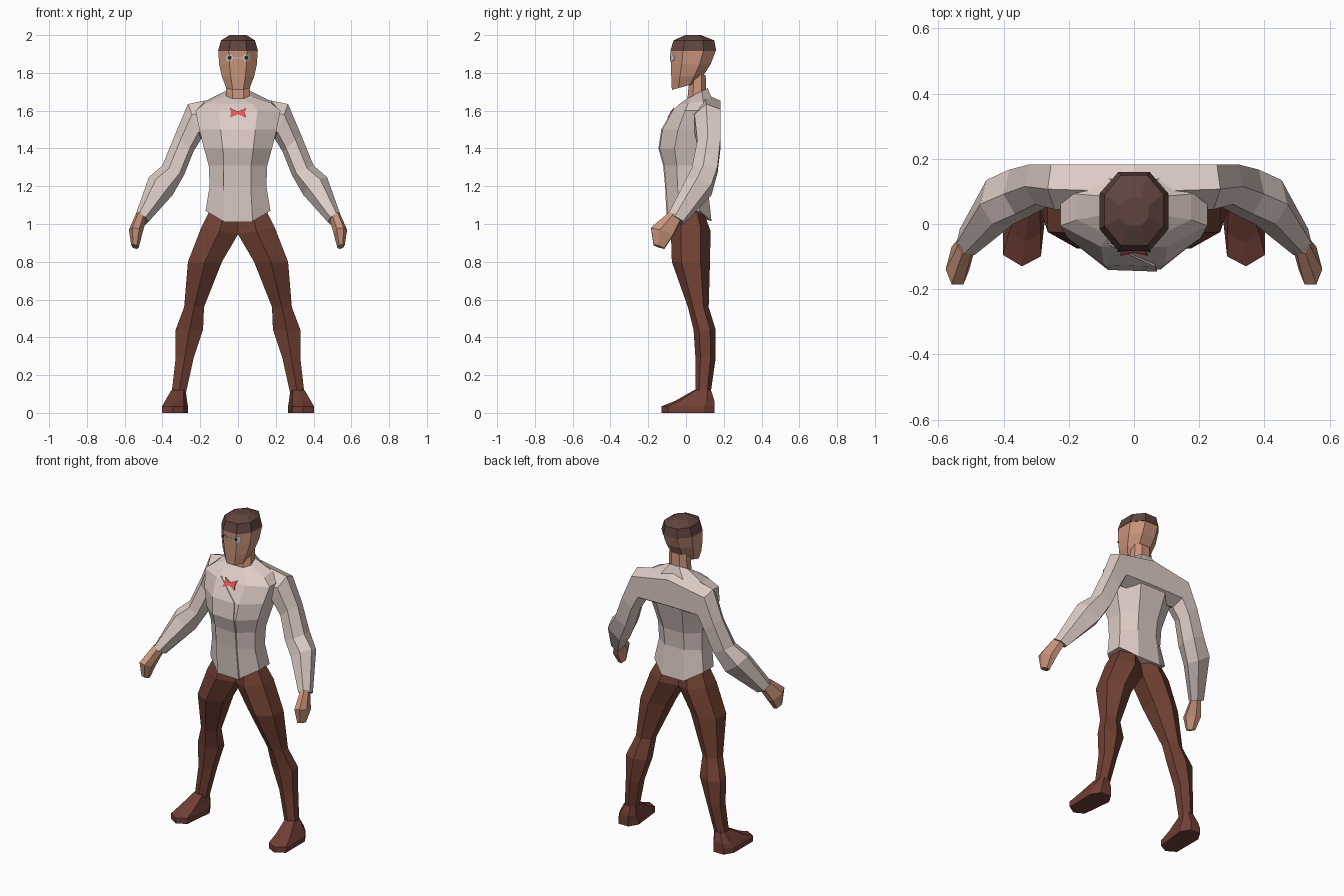
import bpy, bmesh
from mathutils import Vector

cube = bpy.data.objects.get("Cube")
if cube:
    bpy.data.objects.remove(cube)


def material(name, rgb):
    mat = bpy.data.materials.new(name)
    mat.use_nodes = True
    mat.diffuse_color = (*rgb, 1)
    bsdf = mat.node_tree.nodes["Principled BSDF"]
    bsdf.inputs["Base Color"].default_value = (*rgb, 1)
    bsdf.inputs["Roughness"].default_value = 0.9
    return mat


SHIRT = material("pale jacket", (0.72, 0.60, 0.56))
SKIN = material("skin", (0.60, 0.30, 0.20))
TROUSERS = material("brown trousers", (0.165, 0.052, 0.033))
SHOES = material("brown shoes", (0.165, 0.050, 0.036))
HAIR = material("dark brown hair", (0.115, 0.057, 0.048))
RED = material("red bow", (0.80, 0.09, 0.10))
WHITE = material("eye white", (0.60, 0.58, 0.58))
BLACK = material("pupil black", (0.02, 0.02, 0.02))


def octagon(p):
    """Unit outline with flat sides; p is the half length of each flat."""
    return [(1, p), (p, 1), (-p, 1), (-1, p), (-1, -p), (-p, -1), (p, -1), (1, -p)]


LEG = [(1, .5), (0, 1), (-1, .5), (-1, -.5), (0, -1), (1, -.5)]
ARM = [(1, .1), (.4, 1), (-.6, 1), (-1, 0), (-.6, -1), (.7, -1)]
HAND = [(1, .2), (.5, 1), (-.5, 1), (-1, .2), (-.5, -1), (.5, -1)]
FOOT = [(1, .75), (.15, 1), (-.7, .78), (-1, -.6), (-.5, -1), (.5, -1), (1, -.6)]


def finish(name, bm, mat, mirror):
    bmesh.ops.recalc_face_normals(bm, faces=bm.faces)
    mesh = bpy.data.meshes.new(name)
    bm.to_mesh(mesh)
    bm.free()
    mesh.materials.append(mat)
    obj = bpy.data.objects.new(name, mesh)
    bpy.context.collection.objects.link(obj)
    if mirror:
        obj.modifiers.new("Mirror", 'MIRROR')


def skin_loops(bm, loops):
    """Join closed loops of vertices and cap both ends."""
    n = len(loops[0])
    for low, high in zip(loops, loops[1:]):
        for k in range(n):
            bm.faces.new((low[k], low[(k + 1) % n], high[(k + 1) % n], high[k]))
    bm.faces.new(loops[0])
    bm.faces.new(loops[-1])


def loft(name, rings, section, mat, mirror=False):
    """Each ring: outer (x, z), inner (x, z), front y, back y, front rise, side lift."""
    bm = bmesh.new()
    loops = []
    for outer, inner, front, back, rise, lift in rings:
        o, i = Vector((outer[0], 0, outer[1])), Vector((inner[0], 0, inner[1]))
        mid = (o + i) / 2 + Vector((0, (front + back) / 2, 0))
        u, v = (o - i) / 2, Vector((0, (front - back) / 2, rise))
        loops.append([bm.verts.new(mid + a * u + b * v + Vector((0, 0, lift * a * a)))
                      for a, b in section])
    skin_loops(bm, loops)
    finish(name, bm, mat, mirror)


def level(z, w, front, back, rise=0, lift=0):
    """Ring centred on the body."""
    return (w, z), (-w, z), front, back, rise, lift


def span(z, x0, x1, front, back):
    """Level ring off to one side."""
    return (x1, z), (x0, z), front, back, 0, 0


def plate(name, points, mat, mirror=False, thick=.005):
    """Thin plate through the given points, thickened towards the front."""
    bm = bmesh.new()
    face = bm.faces.new([bm.verts.new(p) for p in points])
    out = bmesh.ops.extrude_face_region(bm, geom=[face])["geom"]
    bmesh.ops.translate(bm, vec=(0, -thick, 0),
                        verts=[g for g in out if isinstance(g, bmesh.types.BMVert)])
    finish(name, bm, mat, mirror)


# Jacket body, hem dipping at the front and back
torso = [
    level(1.00, .172, -.095, .135, 0, .07),
    level(1.20, .150, -.105, .115),
    level(1.31, .155, -.115, .125),
    level(1.40, .180, -.14, .15),
    level(1.50, .205, -.125, .176),
    level(1.60, .225, -.07, .165),
    level(1.645, .175, -.035, .14, -.01),
    level(1.69, .068, .0, .115, -.03),
]
loft("jacket_body", torso, octagon(.45), SHIRT)


# Overlapping front flap with a slanted lapel
def chest(z):
    for a, b in zip(torso, torso[1:]):
        if a[0][1] <= z <= b[0][1]:
            t = (z - a[0][1]) / (b[0][1] - a[0][1])
            return a[2] + t * (b[2] - a[2])


bm = bmesh.new()
rows = []
for z, edge in ((1.01, .075), (1.2, .066), (1.31, .066), (1.4, .07), (1.5, .065), (1.61, -.07)):
    rows.append([bm.verts.new((x, chest(z) - d, z))
                 for x, d in ((-.078, -.004), (edge, -.004), (edge, .006), (-.078, .001))])
skin_loops(bm, rows)
finish("jacket_flap", bm, SHIRT, False)

# Sleeves with a yoke that meets at the spine
loft("sleeve", [
    ((0, 1.69), (0, 1.44), .03, .183, 0, 0),
    ((.265, 1.635), (.195, 1.45), .045, .183, 0, 0),
    ((.335, 1.47), (.235, 1.385), .06, .183, 0, 0),
    ((.40, 1.31), (.285, 1.26), .03, .167, 0, 0),
    ((.472, 1.245), (.345, 1.155), .0, .135, .02, 0),
    ((.545, 1.04), (.475, 1.01), -.095, -.015, .02, 0),
], ARM, SHIRT, True)

# Hands
loft("hand", [
    ((.54, 1.05), (.485, 1.02), -.09, -.03, .02, 0),
    ((.578, .965), (.505, .95), -.185, -.07, .02, 0),
    ((.565, .885), (.525, .875), -.172, -.115, .01, 0),
], HAND, SKIN, True)

# Trouser legs, meeting at the middle
loft("trouser_leg", [
    ((.155, 1.06), (0, 1.03), -.06, .10, 0, 0),
    ((.195, .98), (0, .945), -.08, .13, 0, 0),
    span(.80, .085, .265, -.075, .127),
    span(.56, .18, .285, .01, .12),
    span(.44, .185, .33, .04, .157),
    span(.29, .235, .33, .05, .157),
    span(.10, .277, .352, .05, .13),
], LEG, TROUSERS, True)

# Shoes
loft("shoe", [
    span(0, .265, .402, -.13, .15),
    span(.035, .265, .402, -.13, .15),
    span(.065, .27, .385, -.055, .15),
    span(.122, .277, .352, .045, .132),
], FOOT, SHOES, True)

# Neck, head and hair
loft("neck", [
    level(1.62, .07, .005, .11),
    level(1.69, .064, .01, .108),
    level(1.79, .06, .02, .104),
], octagon(.45), SKIN)
loft("head", [
    level(1.728, .062, -.075, .055, -.018),
    level(1.78, .085, -.078, .088),
    level(1.845, .1, -.08, .13),
    level(1.915, .104, -.082, .157),
], octagon(.45), SKIN)
loft("hair", [
    level(1.915, .106, -.083, .16),
    level(1.972, .09, -.066, .15),
    level(2.0, .045, -.005, .08),
], octagon(.45), HAIR)

# Eyes folded around the front corners of the face, with a thin bridge
CORNER, EYE_Z, R = .046, 1.88, .021
half = [(0, R), (.7 * R, .7 * R), (R, 0), (.7 * R, -.7 * R), (0, -R)]
plate("eye_inner", [(CORNER - x, -.079, EYE_Z + z) for x, z in half], WHITE, True)
plate("eye_outer", [(CORNER + x, -.079 + 1.1 * x, EYE_Z + z) for x, z in half], WHITE, True)
plate("pupil", [(CORNER - .003 + .009 * a, -.083, EYE_Z + .009 * b) for a, b in octagon(.42)],
      BLACK, True, .003)
plate("eye_bridge", [(-.026, -.079, 1.881), (.026, -.079, 1.881),
                     (.026, -.079, 1.877), (-.026, -.079, 1.877)], WHITE)

# Bow tie lying on the sloping chest
bow = [(.006, .009), (.042, .026), (.036, 0), (.042, -.024), (.006, -.009)]
outline = bow + [(-x, z) for x, z in reversed(bow)]
plate("bow_tie", [(x, chest(1.588 + z) - .003, 1.588 + z) for x, z in outline], RED)
